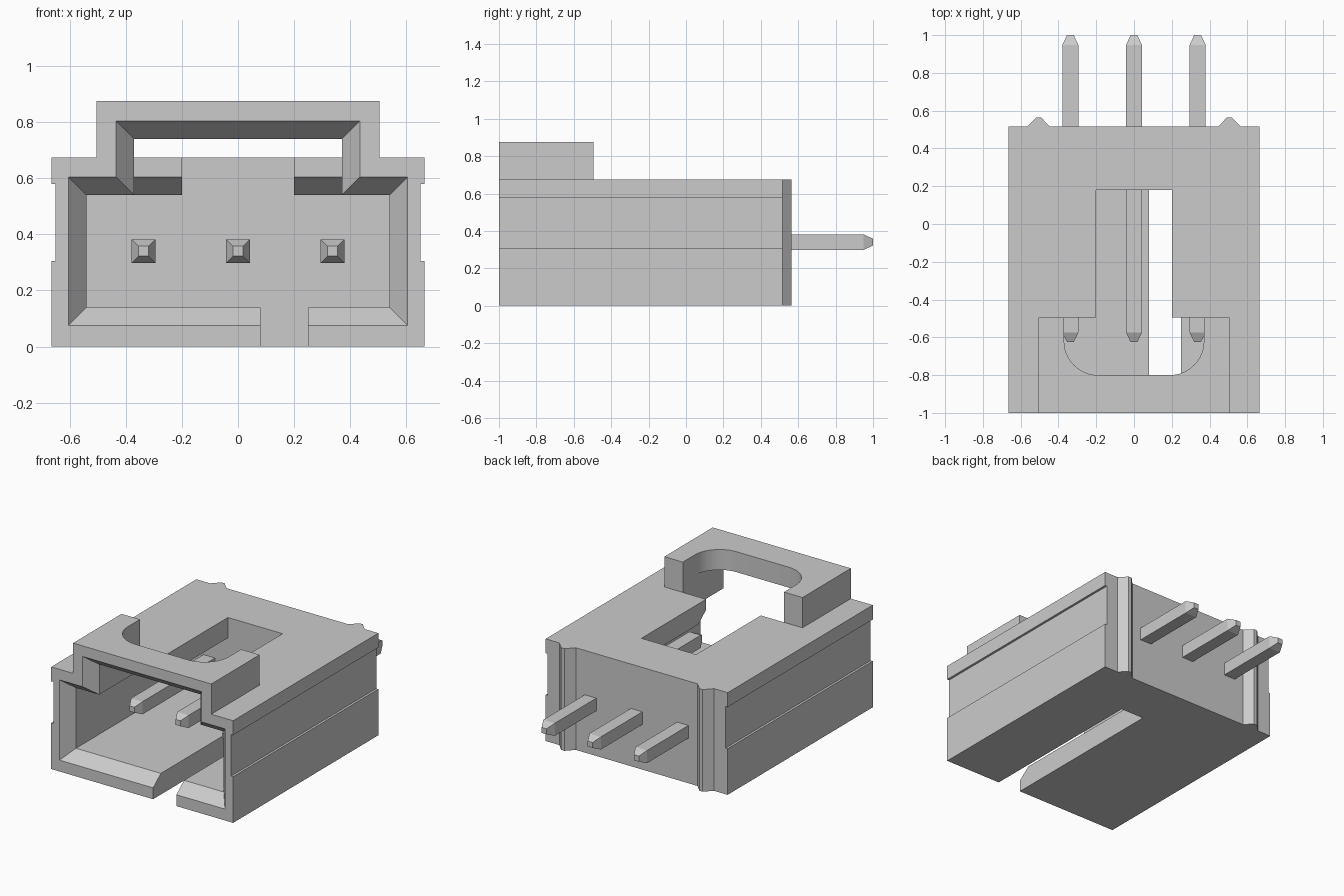
import bpy, bmesh, math

if "Cube" in bpy.data.objects:
    bpy.data.objects.remove(bpy.data.objects["Cube"], do_unlink=True)

GREY = (0.6, 0.6, 0.6, 1.0)
grey = bpy.data.materials.new("light_grey")
grey.use_nodes = True
grey.diffuse_color = GREY
grey.node_tree.nodes["Principled BSDF"].inputs["Base Color"].default_value = GREY


def loft(name, rings):
    """Closed solid through matching rings of 3D points."""
    bm = bmesh.new()
    loops = [[bm.verts.new(p) for p in ring] for ring in rings]
    n = len(loops[0])
    for a, b in zip(loops, loops[1:]):
        for i in range(n):
            j = (i + 1) % n
            bm.faces.new((a[i], a[j], b[j], b[i]))
    bm.faces.new(loops[0])
    bm.faces.new(loops[-1])
    bmesh.ops.recalc_face_normals(bm, faces=bm.faces)
    mesh = bpy.data.meshes.new(name)
    bm.to_mesh(mesh)
    bm.free()
    mesh.materials.append(grey)
    obj = bpy.data.objects.new(name, mesh)
    bpy.context.collection.objects.link(obj)
    return obj


def rect(x0, x1, z0, z1, y):
    return [(x0, y, z0), (x1, y, z0), (x1, y, z1), (x0, y, z1)]


def box(name, x0, x1, y0, y1, z0, z1):
    return loft(name, [rect(x0, x1, z0, z1, y) for y in (y0, y1)])


def prism_z(name, points, z0, z1):
    return loft(name, [[(x, y, z) for x, y in points] for z in (z0, z1)])


def activate(obj):
    bpy.ops.object.select_all(action='DESELECT')
    obj.select_set(True)
    bpy.context.view_layer.objects.active = obj


def combine(target, tool, operation):
    """Apply a boolean, then discard the tool."""
    mod = target.modifiers.new("boolean", 'BOOLEAN')
    mod.operation = operation
    mod.solver = 'EXACT'
    mod.object = tool
    activate(target)
    bpy.ops.object.modifier_apply(modifier=mod.name)
    bpy.data.objects.remove(tool, do_unlink=True)


FRONT, BACK, TOP = -1.0, 0.515, 0.675
CAVITY_END, LATCH_END = 0.18, -0.495

# Housing: outline with a shallow recess along each side
half = [(0.665, 0), (0.665, 0.305), (0.65, 0.305), (0.65, 0.58), (0.665, 0.58), (0.665, TOP)]
outline = half + [(-x, z) for x, z in reversed(half)]
housing = loft("housing", [[(x, y, z) for x, z in outline] for y in (FRONT, BACK)])

# Raised latch bridge with a rounded notch open to the back
latch = box("latch", -0.505, 0.505, FRONT, LATCH_END, 0.6, 0.875)
r, w, y_in = 0.18, 0.37, -0.80
arc = [(w - r + r * math.sin(a), y_in + r - r * math.cos(a))
       for a in (math.pi / 2 * i / 12 for i in range(13))]
notch = arc + [(w, -0.3), (-w, -0.3)] + [(-x, y) for x, y in reversed(arc)]
combine(latch, prism_z("notch_cutter", notch, 0.5, 1.0), 'DIFFERENCE')
combine(housing, latch, 'UNION')

# Main cavity and the channel under the latch, both flared at the mouth
combine(housing, loft("cavity_cutter", [
    rect(-0.67, 0.67, 0.01, 0.67, -1.08),
    rect(-0.54, 0.54, 0.14, 0.54, -0.92),
    rect(-0.54, 0.54, 0.14, 0.54, CAVITY_END)]), 'DIFFERENCE')
combine(housing, loft("channel_cutter", [
    rect(-0.50, 0.50, 0.4, 0.87, -1.08),
    rect(-0.37, 0.37, 0.4, 0.74, -0.92),
    rect(-0.37, 0.37, 0.4, 0.74, LATCH_END)]), 'DIFFERENCE')

# Bevel under the roof edge behind the latch
combine(housing, loft("roof_bevel_cutter", [
    rect(-0.37, 0.37, 0.4, 0.67, LATCH_END - 0.08),
    rect(-0.37, 0.37, 0.4, 0.54, LATCH_END + 0.08)]), 'DIFFERENCE')

# Roof slot and floor slot
combine(housing, box("roof_slot_cutter", -0.2, 0.2, -0.6, CAVITY_END, 0.45, 1.0), 'DIFFERENCE')
combine(housing, box("floor_slot_cutter", 0.08, 0.25, -1.1, CAVITY_END, -0.1, 0.3), 'DIFFERENCE')

activate(housing)
bpy.ops.object.shade_smooth_by_angle(angle=math.radians(25))

# Upright ribs on the back wall
for side, x in (("right", -0.505), ("left", 0.505)):
    prism_z(side + "_back_rib", [(x - 0.06, BACK - 0.01), (x - 0.06, BACK), (x - 0.012, 0.565),
                                 (x + 0.012, 0.565), (x + 0.06, BACK), (x + 0.06, BACK - 0.01)], 0, TOP)


# Square contact pins with tapered ends
def pin_ring(x, y, h):
    return rect(x - h, x + h, 0.34 - h, 0.34 + h, y)


for name, x in (("right", -0.337), ("middle", 0.0), ("left", 0.337)):
    loft(name + "_pin", [pin_ring(x, y, h) for y, h in
                         ((-0.625, 0.018), (-0.575, 0.042), (0.948, 0.042), (1.0, 0.018))])
